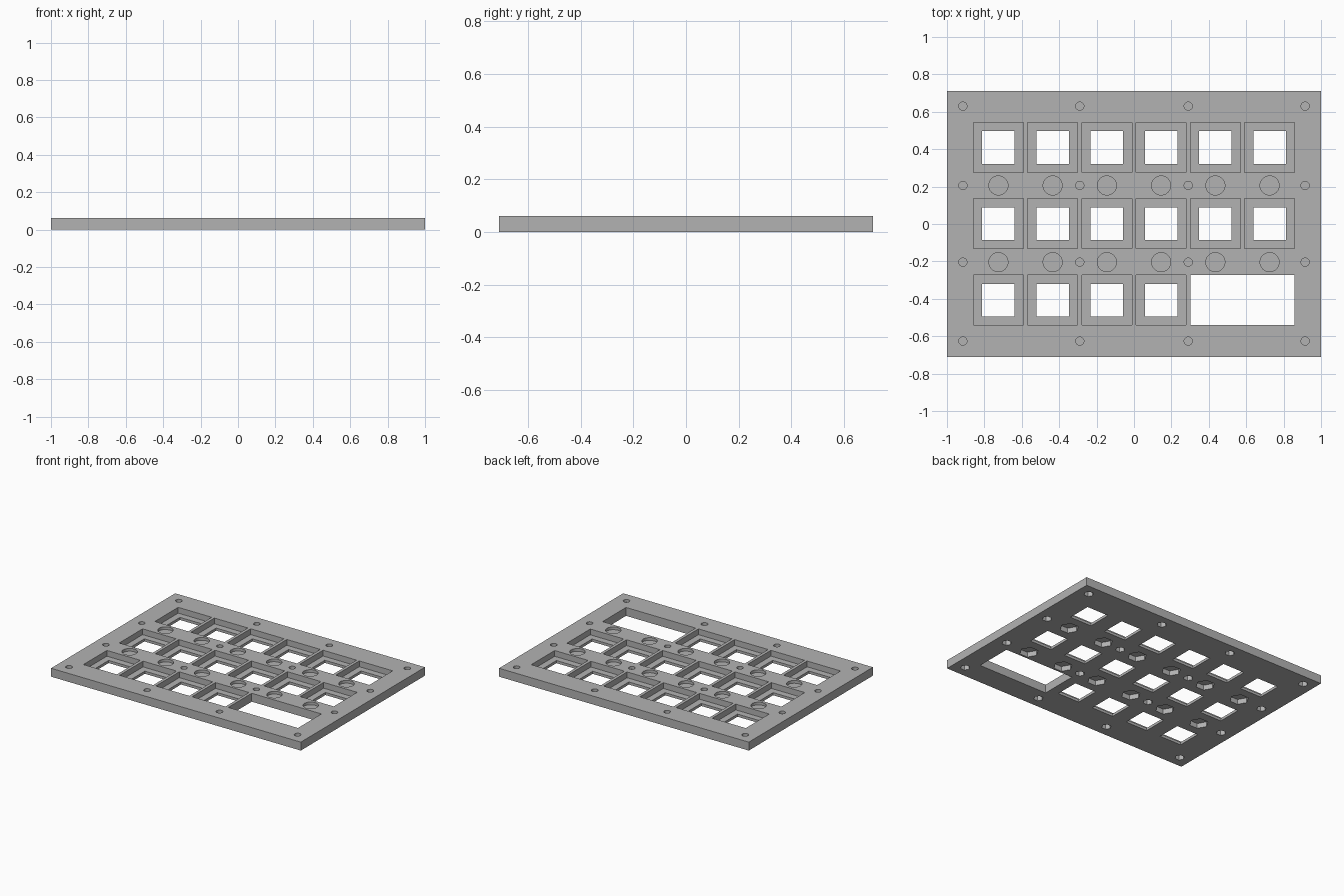
import bpy, bmesh, math
from mathutils import Matrix

cube = bpy.data.objects.get("Cube")
if cube:
    bpy.data.objects.remove(cube, do_unlink=True)

# Plate sizes
TOP, WIDTH, DEPTH = 0.061, 2.0, 1.42
FLOOR = 0.019                       # thin web left under each key pocket
NUT_TOP, BORE_FLOOR = 0.036, 0.041  # thin membrane between nut trap and bore
PITCH, POCKET, OPENING = 0.29, 0.268, 0.174
COLUMNS = [(i - 2.5) * PITCH for i in range(6)]
ROWS = [0.409, 0.002, -0.407]
GAPS = [0.206, -0.204]

grey = bpy.data.materials.new("plate grey")
grey.use_nodes = True
COLOR = (0.45, 0.45, 0.45, 1)
grey.diffuse_color = COLOR
grey.node_tree.nodes["Principled BSDF"].inputs["Base Color"].default_value = COLOR


def add_box(bm, x, y, w, d, z0, z1):
    bmesh.ops.create_cube(bm, size=1, matrix=Matrix.Translation((x, y, (z0 + z1) / 2))
                          @ Matrix.Diagonal((w, d, z1 - z0, 1)))


def add_prism(bm, x, y, radius, sides, z0, z1):
    bmesh.ops.create_cone(bm, cap_ends=True, segments=sides, radius1=radius, radius2=radius,
                          depth=z1 - z0, matrix=Matrix.Translation((x, y, (z0 + z1) / 2))
                          @ Matrix.Rotation(math.pi / 2, 4, "Z"))


def make_object(name, bm):
    mesh = bpy.data.meshes.new(name)
    bm.to_mesh(mesh)
    bm.free()
    mesh.materials.append(grey)
    obj = bpy.data.objects.new(name, mesh)
    bpy.context.collection.objects.link(obj)
    return obj


# Solid plate
bm = bmesh.new()
add_box(bm, 0, 0, WIDTH, DEPTH, 0, TOP)
plate = make_object("key_plate", bm)

# Key pockets and switch openings; the last two keys give way to one wide slot
pockets, openings = bmesh.new(), bmesh.new()
for r, y in enumerate(ROWS):
    for x in COLUMNS[:4] if r == 2 else COLUMNS:
        add_box(pockets, x, y, POCKET, POCKET, FLOOR, TOP + 0.1)
        add_box(openings, x, y, OPENING, OPENING, -0.1, TOP + 0.1)
slot_x = (COLUMNS[4] + COLUMNS[5]) / 2
add_box(openings, slot_x, ROWS[2], PITCH + POCKET, POCKET, -0.1, TOP + 0.1)

# Fastener seats: round bore above, hexagonal nut trap below
seats = bmesh.new()
spots = [(x, y, 0.051, 0.063) for x in COLUMNS for y in GAPS]
spots += [(x, y, 0.022, 0.032) for x in (-0.915, -0.29, 0.29, 0.915)
          for y in (0.63, *GAPS, -0.626)]
for x, y, bore, nut in spots:
    add_prism(seats, x, y, bore, 32, BORE_FLOOR, TOP + 0.1)
    add_prism(seats, x, y, nut, 6, -0.1, NUT_TOP)

# Cut everything out of the plate
bpy.context.view_layer.objects.active = plate
for name, cutter_mesh in (("pockets", pockets), ("openings", openings), ("seats", seats)):
    cutter = make_object(name + "_cutter", cutter_mesh)
    cutter.hide_render = True
    mod = plate.modifiers.new(name, "BOOLEAN")
    mod.operation, mod.solver, mod.object = "DIFFERENCE", "EXACT", cutter
    bpy.ops.object.modifier_apply(modifier=mod.name)
    bpy.data.objects.remove(cutter, do_unlink=True)

# Smooth the round bores, keep every edge crisp
bpy.ops.object.select_all(action="DESELECT")
plate.select_set(True)
bpy.ops.object.shade_smooth_by_angle(angle=math.radians(30))
